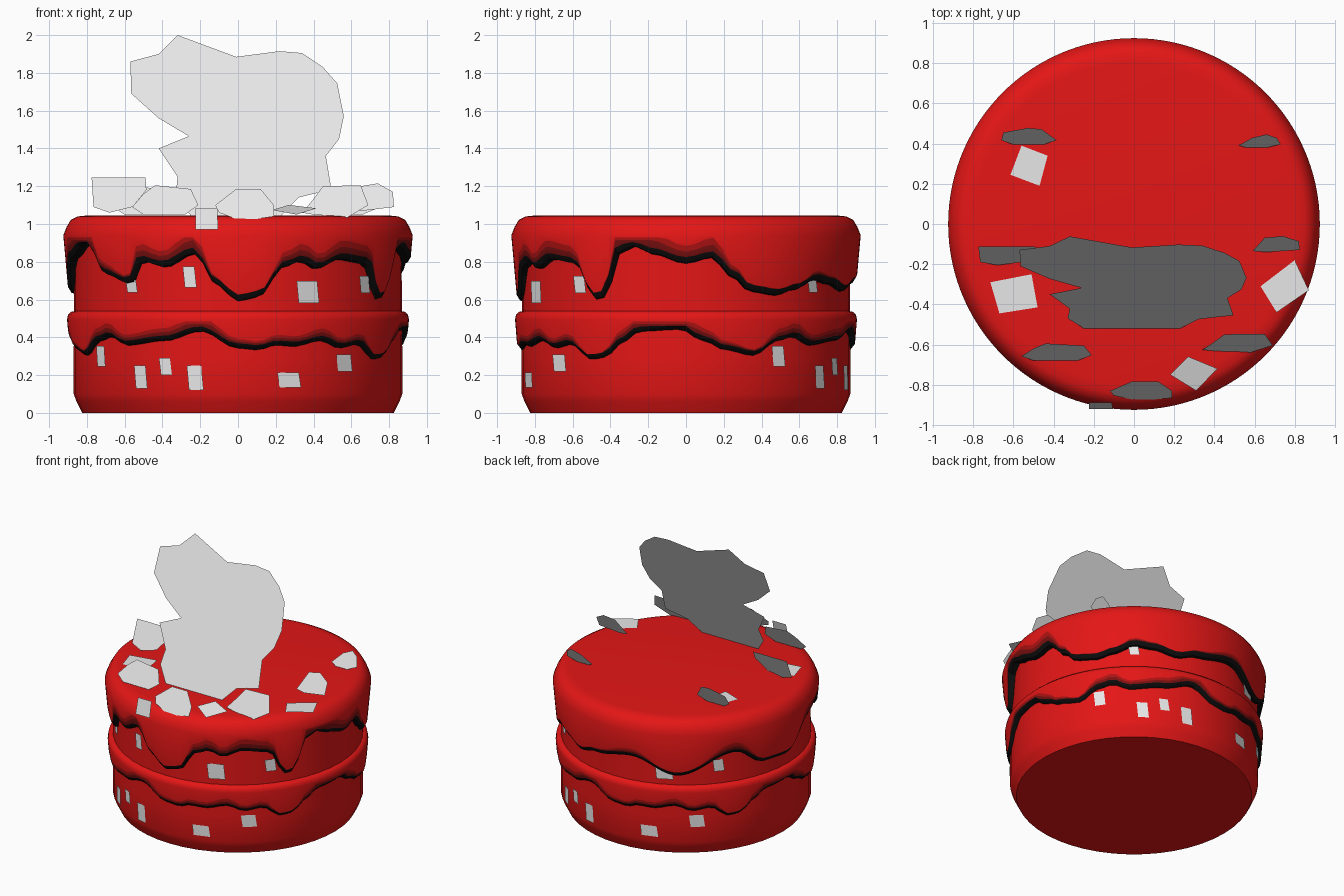
import bpy, bmesh, math
from mathutils import Vector

if "Cube" in bpy.data.objects:
    bpy.data.objects.remove(bpy.data.objects["Cube"])


def material(name, rgb):
    m = bpy.data.materials.new(name)
    m.diffuse_color = (*rgb, 1)
    m.use_nodes = True
    m.node_tree.nodes["Principled BSDF"].inputs["Base Color"].default_value = m.diffuse_color
    return m


RED = material("red_icing", (0.78, 0.008, 0.008))
MID = material("mid_red", (0.42, 0.006, 0.006))
DARK = material("dark_red", (0.20, 0.005, 0.005))
BLACK = material("black_trim", (0.004, 0.004, 0.004))
GREY = material("pale_grey", (0.8, 0.8, 0.8))


def polar(r, deg, z):
    a = math.radians(deg)  # 0 = front, 90 = right
    return Vector((r * math.sin(a), -r * math.cos(a), z))


def finish(name, bm, mats, smooth=False):
    me = bpy.data.meshes.new(name)
    bm.to_mesh(me)
    bm.free()
    for m in mats:
        me.materials.append(m)
    ob = bpy.data.objects.new(name, me)
    bpy.context.collection.objects.link(ob)
    if smooth:
        bpy.ops.object.select_all(action='DESELECT')
        ob.select_set(True)
        bpy.context.view_layer.objects.active = ob
        bpy.ops.object.shade_smooth_by_angle(angle=math.radians(38))
    return ob


def lathe(name, columns, mats, row_mats, cap_top=True, cap_bottom=False):
    """Skin columns of (r, z) running from top to bottom around the z axis."""
    bm = bmesh.new()
    n = len(columns)
    grid = [[bm.verts.new(polar(r, 360 * i / n, z)) for r, z in col]
            for i, col in enumerate(columns)]
    for i in range(n):
        a, b = grid[i], grid[(i + 1) % n]
        for j in range(len(a) - 1):
            f = bm.faces.new((a[j], a[j + 1], b[j + 1], b[j]))
            f.material_index = row_mats[j]
    if cap_top:
        bm.faces.new([c[0] for c in grid])
    if cap_bottom:
        bm.faces.new([c[-1] for c in reversed(grid)])
    return finish(name, bm, mats, True)


def curve(points, deg):
    """Smooth periodic height through (angle, height) points."""
    pts = [(points[-1][0] - 360, points[-1][1])] + points + [(points[0][0] + 360, points[0][1])]
    for (a, p), (b, q) in zip(pts, pts[1:]):
        if a <= deg <= b:
            t = (deg - a) / (b - a)
            return p + (q - p) * (0.5 - 0.5 * math.cos(math.pi * t))


# Cake layers
cake = [(0.865, 0.98), (0.868, 0.54), (0.87, 0.3), (0.87, 0.1), (0.855, 0.06), (0.825, 0.0)]
lathe("cake_body", [cake] * 48, [RED], [0] * 5, True, True)

# Dripping icing: a rounded rim, shaded bands over the arches and a black lip
upper = [(0, .59), (7, .61), (16, .77), (22, .80), (28, .76), (37, .81), (49, .79), (57, .60),
         (61, .61), (66, .84), (72, .88), (78, .84), (90, .79), (99, .82), (106, .72),
         (113, .64), (123, .62), (131, .65), (140, .70), (149, .68), (160, .64), (170, .68),
         (190, .73), (211, .61), (237, .77), (253, .64), (268, .63), (283, .82), (299, .9),
         (308, .73), (320, .68), (325, .80), (334, .77), (345, .84), (353, .67)]
half = [(0, .34), (7, .33), (13, .355), (20, .35), (30, .38), (38, .34), (46, .36), (55, .28),
        (61, .29), (66, .36), (74, .43), (88, .44), (96, .38), (104, .33), (114, .30),
        (124, .38), (130, .40), (138, .355), (154, .38), (167, .43)]
lower = half + [(a + 180, z) for a, z in half]


def icing(name, rim, points, zlow, span, band, lip, taper, n=120):
    r0, z0 = rim[-1]
    columns = []
    for i in range(n):
        e = curve(points, 360 * i / n)
        w = min(1, max(0.03, (e - zlow) / span))
        levels = [e + lip + k * band * w for k in (2, 1, 0)]
        col = list(rim)
        for k, z in enumerate(levels):
            z = min(z, z0 - 0.012 * (k + 1))
            col.append((r0 - taper * (z0 - z), z))
        col += [(col[-1][0] - 0.018, e + 0.005), (0.862, e)]
        columns.append(col)
    rows = [0] * len(rim) + [1, 2, 3, 3]
    lathe(name, columns, [RED, MID, DARK, BLACK], rows)


icing("top_icing", [(0.80, 1.045), (0.85, 1.04), (0.885, 1.022), (0.907, 0.985), (0.925, 0.94)],
      upper, 0.66, 0.2, 0.045, 0.035, 0.09)
icing("middle_icing", [(0.86, 0.54), (0.885, 0.535), (0.9, 0.52), (0.905, 0.495)],
      lower, 0.28, 0.15, 0.03, 0.028, 0.08)


def plate(name, corners, facing):
    bm = bmesh.new()
    f = bm.faces.new([bm.verts.new(c) for c in corners])
    f.normal_update()
    if f.normal.dot(Vector(facing)) < 0:
        f.normal_flip()
    finish(name, bm, [GREY])


# Square sprinkles on the sides, repeated half a turn around: angle, height, width, height
sprinkles = [(-56, .30, .075, .11), (-36, .19, .075, .12), (-26, .245, .065, .09),
             (-15, .185, .08, .13), (18, .175, .12, .08), (40, .265, .10, .09),
             (-40, .67, .07, .065), (-17, .72, .065, .11), (25, .64, .12, .115),
             (50, .68, .075, .09)]
for turn in (0, 180):
    for k, (a, z, w, h) in enumerate(sprinkles):
        c, t = polar(0.876, a + turn, z), polar(1, a + turn + 90, 0)
        up, skew = Vector((0, 0, h / 2)), t * 0.006
        plate(f"side_sprinkle_{k}_{turn}",
              [c - t * w / 2 - up + skew, c + t * w / 2 - up + skew,
               c + t * w / 2 + up - skew, c - t * w / 2 + up - skew], polar(1, a + turn, 0))


def leaning(name, outline, y, slope):
    """Flat sheet drawn in x and z, leaning back from depth y at its lowest point."""
    z0 = min(z for _, z in outline)
    plate(name, [(x, y + (z - z0) * slope, z) for x, z in outline], (0, -1, 0.4))


# Large leaning sheet
leaning("big_sheet", [(-.32, 2.0), (-.01, 1.885), (.22, 1.915), (.34, 1.905), (.45, 1.83),
                      (.525, 1.745), (.56, 1.57), (.535, 1.45), (.465, 1.36), (.495, 1.18),
                      (.40, 1.16), (.32, 1.14), (.23, 1.045), (-.25, 1.045), (-.33, 1.15),
                      (-.32, 1.25), (-.42, 1.40), (-.26, 1.465), (-.42, 1.56), (-.565, 1.69),
                      (-.57, 1.86), (-.42, 1.90)], -.52, .48)

# Leaning chunks on top
leaning("left_chunk", [(-.775, 1.245), (-.49, 1.245), (-.485, 1.18), (-.56, 1.09),
                       (-.68, 1.06), (-.765, 1.09)], -.205, .5)
leaning("front_left_chunk", [(-.56, 1.09), (-.5, 1.16), (-.44, 1.205), (-.25, 1.185),
                             (-.21, 1.1), (-.28, 1.05), (-.5, 1.05)], -.68, .55)
leaning("front_chunk", [(-.12, 1.1), (-.01, 1.185), (.12, 1.185), (.19, 1.1), (.19, 1.04),
                        (.02, 1.015), (-.1, 1.06)], -.88, .57)
leaning("front_right_chunk", [(.34, 1.06), (.39, 1.12), (.45, 1.2), (.65, 1.205), (.69, 1.1),
                              (.58, 1.035), (.4, 1.05)], -.64, .55)
leaning("right_chunk", [(.59, 1.08), (.65, 1.2), (.74, 1.215), (.82, 1.17), (.825, 1.09),
                        (.66, 1.07)], -.14, .55)
leaning("back_left_chunk", [(-.66, 1.09), (-.65, 1.16), (-.53, 1.2), (-.46, 1.19),
                            (-.385, 1.09), (-.45, 1.05), (-.6, 1.05)], .395, .55)
leaning("back_right_chunk", [(.52, 1.07), (.59, 1.14), (.66, 1.17), (.71, 1.14), (.73, 1.08),
                             (.66, 1.05), (.56, 1.05)], .38, .55)
leaning("rim_sprinkle", [(-.225, .97), (-.105, .97), (-.11, 1.085), (-.225, 1.085)], -.92, .27)

# Square sprinkles lying on top
for name, quad, slope in (
        ("back_left", [(-.56, .39), (-.43, .34), (-.47, .19), (-.615, .245)], 0),
        ("left", [(-.715, -.29), (-.51, -.25), (-.48, -.415), (-.67, -.445)], 0),
        ("right", [(.63, -.31), (.8, -.18), (.87, -.33), (.71, -.44)], 0),
        ("front", [(.18, -.75), (.27, -.66), (.415, -.72), (.31, -.83)], .3)):
    plate(name + "_top_sprinkle", [(x, y, 1.05 + (y + .83) * slope) for x, y in quad], (0, 0, 1))
